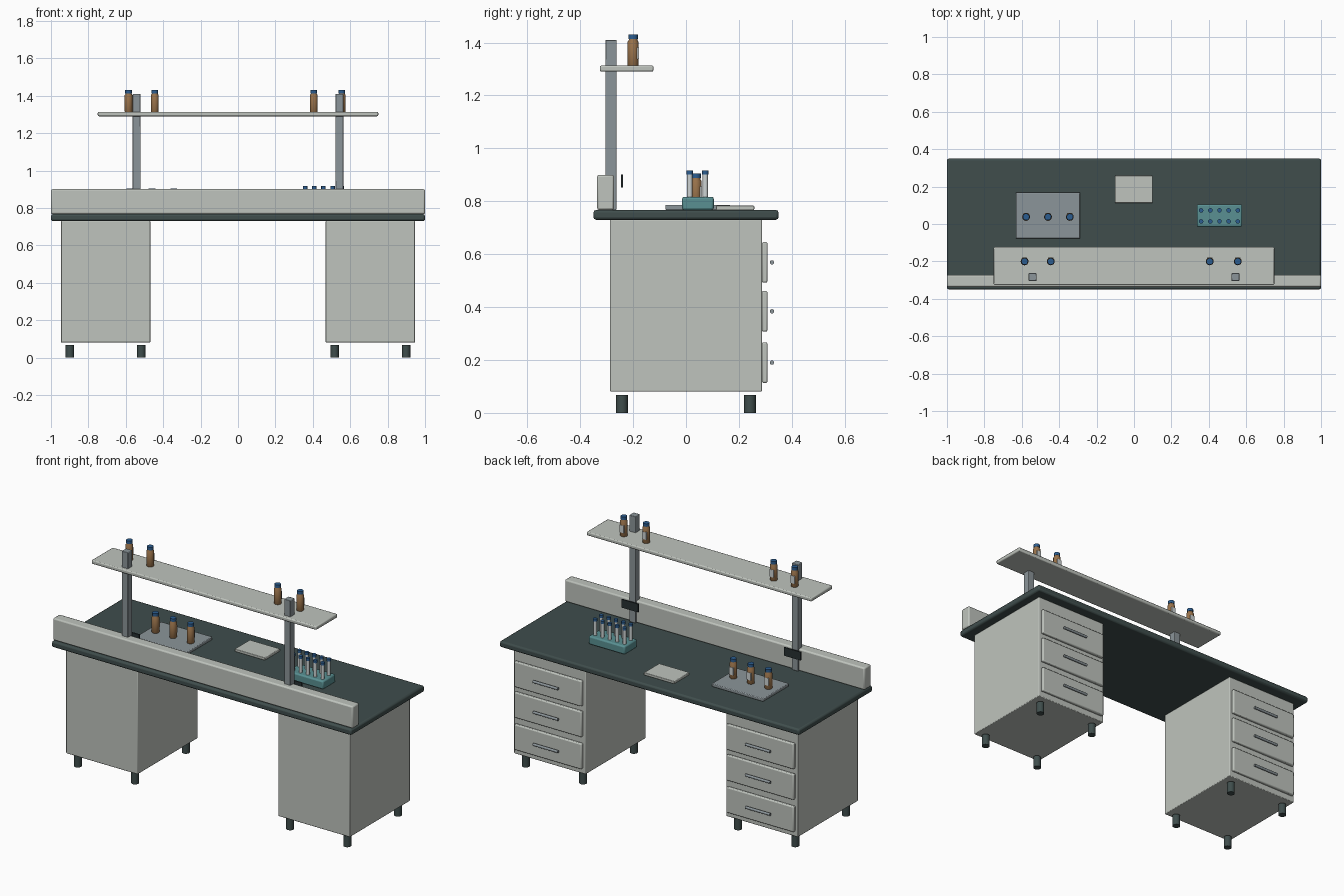
import bpy, bmesh, math

if "Cube" in bpy.data.objects:
    bpy.data.objects.remove(bpy.data.objects["Cube"], do_unlink=True)


def material(name, rgb):
    m = bpy.data.materials.new(name)
    m.use_nodes = True
    m.diffuse_color = (*rgb, 1)
    m.node_tree.nodes["Principled BSDF"].inputs["Base Color"].default_value = (*rgb, 1)
    return m


light_grey = material("light grey paint", (0.52, 0.55, 0.51))
dark_green = material("dark green worktop", (0.05, 0.075, 0.073))
steel = material("steel", (0.26, 0.30, 0.32))
black = material("socket black", (0.02, 0.03, 0.032))
teal = material("teal plastic", (0.10, 0.28, 0.29))
amber = material("amber glass", (0.32, 0.17, 0.07))
blue = material("blue cap", (0.025, 0.11, 0.28))
pale = material("pale glass and labels", (0.62, 0.66, 0.66))


def finish(bm, name, mat):
    mesh = bpy.data.meshes.new(name)
    bm.to_mesh(mesh)
    bm.free()
    mesh.materials.append(mat)
    ob = bpy.data.objects.new(name, mesh)
    bpy.context.collection.objects.link(ob)
    return ob


def smooth(ob):
    bpy.ops.object.select_all(action="DESELECT")
    ob.select_set(True)
    bpy.context.view_layer.objects.active = ob
    bpy.ops.object.shade_smooth_by_angle(angle=math.radians(40))


def box(name, mat, x, y, z, bevel=0.0):
    """Box from (min, max) ranges with rounded edges."""
    bm = bmesh.new()
    bmesh.ops.create_cube(bm, size=1)
    for v in bm.verts:
        v.co = [(a + b) / 2 + c * (b - a) for (a, b), c in zip((x, y, z), v.co)]
    ob = finish(bm, name, mat)
    if bevel:
        mod = ob.modifiers.new("rounded edges", "BEVEL")
        mod.width = bevel
        mod.segments = 2
        smooth(ob)
    return ob


def lathe(name, mat, profile, place, sides=16):
    """Turned solid from (radius, height) points."""
    bm = bmesh.new()
    rings = []
    for r, h in profile:
        rings.append([bm.verts.new((r * math.cos(2 * math.pi * i / sides),
                                    r * math.sin(2 * math.pi * i / sides), h))
                      for i in range(sides)])
    for low, high in zip(rings, rings[1:]):
        for i in range(sides):
            j = (i + 1) % sides
            bm.faces.new((low[i], low[j], high[j], high[i]))
    bm.faces.new(rings[0][::-1])
    bm.faces.new(rings[-1])
    ob = finish(bm, name, mat)
    ob.location = place
    smooth(ob)
    return ob


def rod(name, mat, radius, height, place, sides=16):
    return lathe(name, mat, [(radius, 0), (radius, height)], place, sides)


def around(c, half):
    return (c - half, c + half)


def bottle(x, y, z):
    lathe("bottle", amber, [(0.019, 0), (0.021, 0.003), (0.021, 0.09),
                            (0.016, 0.098), (0.016, 0.103)], (x, y, z))
    rod("bottle_cap", blue, 0.018, 0.018, (x, y, z + 0.101), 12)
    box("bottle_label", pale, around(x, 0.014), (y + 0.015, y + 0.022), (z + 0.025, z + 0.07))


# Worktop and raised back ledge
TOP = 0.767
box("worktop", dark_green, (-1, 1), (-0.35, 0.35), (0.73, TOP), 0.01)
box("ledge", light_grey, (-1, 1), (-0.336, -0.272), (TOP, 0.9), 0.008)

# Drawer cabinets on both sides
for s, side in ((-1, "right"), (1, "left")):
    cx = s * 0.708
    box(side + "_cabinet", light_grey, around(cx, 0.239), (-0.287, 0.287), (0.08, 0.731), 0.004)
    for z in (0.19, 0.384, 0.569):
        box(side + "_drawer", light_grey, around(cx, 0.225), (0.287, 0.308), around(z, 0.077), 0.006)
        handle = rod(side + "_handle", steel, 0.008, 0.165, (cx - 0.0825, 0.325, z))
        handle.rotation_euler.y = math.pi / 2
    for dx in (-0.191, 0.191):
        for y in (-0.242, 0.242):
            rod(side + "_foot", dark_green, 0.022, 0.068, (cx + dx, y, 0))

    # Shelf post with its socket plate
    px = s * 0.542
    box(side + "_post", steel, around(px, 0.021), around(-0.284, 0.021), (TOP, 1.41), 0.003)
    box(side + "_socket", black, around(px, 0.055), (-0.246, -0.238), (0.852, 0.902))

# Shelf and its bottles
box("shelf", light_grey, (-0.75, 0.75), (-0.326, -0.123), (1.29, 1.313), 0.006)
for x in (-0.585, -0.445, 0.405, 0.555):
    bottle(x, -0.2, 1.312)

# Tray with three bottles, and notepad
box("tray", steel, (-0.632, -0.288), (-0.078, 0.168), (TOP, 0.786), 0.004)
for x in (-0.577, -0.46, -0.343):
    bottle(x, 0.038, 0.786)
box("notepad", light_grey, (-0.102, 0.1), (0.113, 0.258), (TOP, 0.783), 0.003)

# Tube rack
box("tube_rack", teal, (0.336, 0.578), (-0.015, 0.105), (TOP, 0.817), 0.008)
for i in range(5):
    for y in (0.014, 0.073):
        x = 0.359 + i * 0.049
        rod("test_tube", pale, 0.01, 0.09, (x, y, 0.812), 12)
        rod("tube_cap", blue, 0.012, 0.015, (x, y, 0.902), 12)
